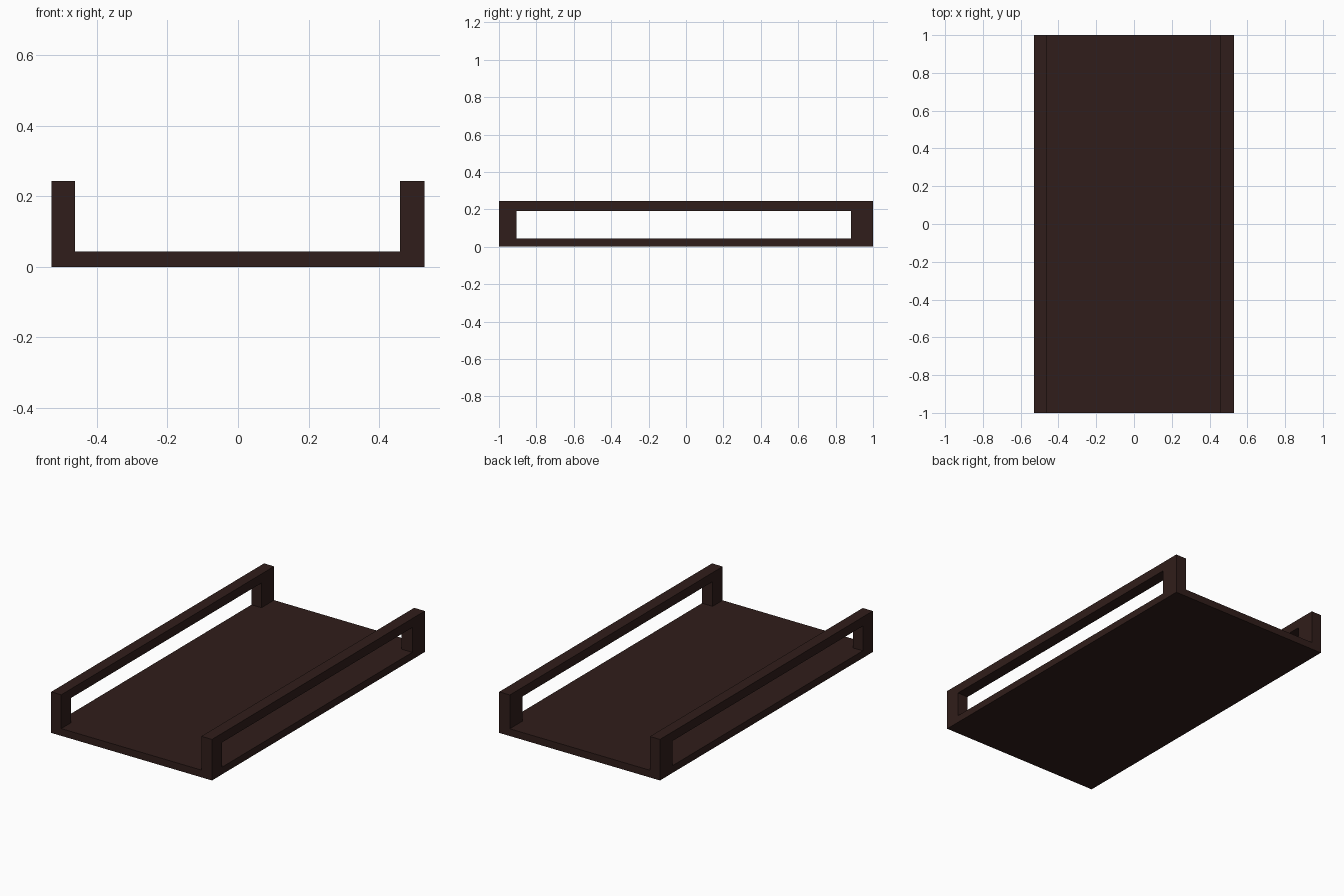
import bpy, bmesh

if "Cube" in bpy.data.objects:
    bpy.data.objects.remove(bpy.data.objects["Cube"])

# Cut planes: outer/inner rail faces, post ends, floor top, rail underside
XS = [-0.529, -0.463, 0.459, 0.529]
YS = [-1.0, -0.906, 0.882, 1.0]
ZS = [0.0, 0.043, 0.19, 0.244]


def solid(i, j, k):
    """Which blocks of the 3x3x3 layout are filled."""
    if not all(0 <= n < 3 for n in (i, j, k)):
        return False
    floor = k == 0
    post = k == 1 and i != 1 and j != 1
    rail = k == 2 and i != 1
    return floor or post or rail


def build_tray(name, material):
    bm = bmesh.new()
    for i in range(3):
        for j in range(3):
            for k in range(3):
                if not solid(i, j, k):
                    continue
                # Keep only block sides that face open air
                for axis in range(3):
                    for side in (0, 1):
                        near = [i, j, k]
                        near[axis] += 2 * side - 1
                        if solid(*near):
                            continue
                        u, v = [a for a in range(3) if a != axis]
                        corners = []
                        for du, dv in ((0, 0), (1, 0), (1, 1), (0, 1)):
                            c = [i, j, k]
                            c[axis] += side
                            c[u] += du
                            c[v] += dv
                            corners.append(bm.verts.new((XS[c[0]], YS[c[1]], ZS[c[2]])))
                        bm.faces.new(corners)
    # Weld into one clean shell
    bmesh.ops.remove_doubles(bm, verts=bm.verts[:], dist=1e-5)
    bmesh.ops.recalc_face_normals(bm, faces=bm.faces[:])
    mesh = bpy.data.meshes.new(name)
    bm.to_mesh(mesh)
    bm.free()
    mesh.materials.append(material)
    obj = bpy.data.objects.new(name, mesh)
    bpy.context.collection.objects.link(obj)
    return obj


# Dark wood tray: floor, four corner posts and two side rails
wood = bpy.data.materials.new("dark_wood")
wood.diffuse_color = (0.03, 0.0125, 0.0105, 1.0)
wood.use_nodes = True
wood.node_tree.nodes["Principled BSDF"].inputs["Base Color"].default_value = wood.diffuse_color
build_tray("tray", wood)
